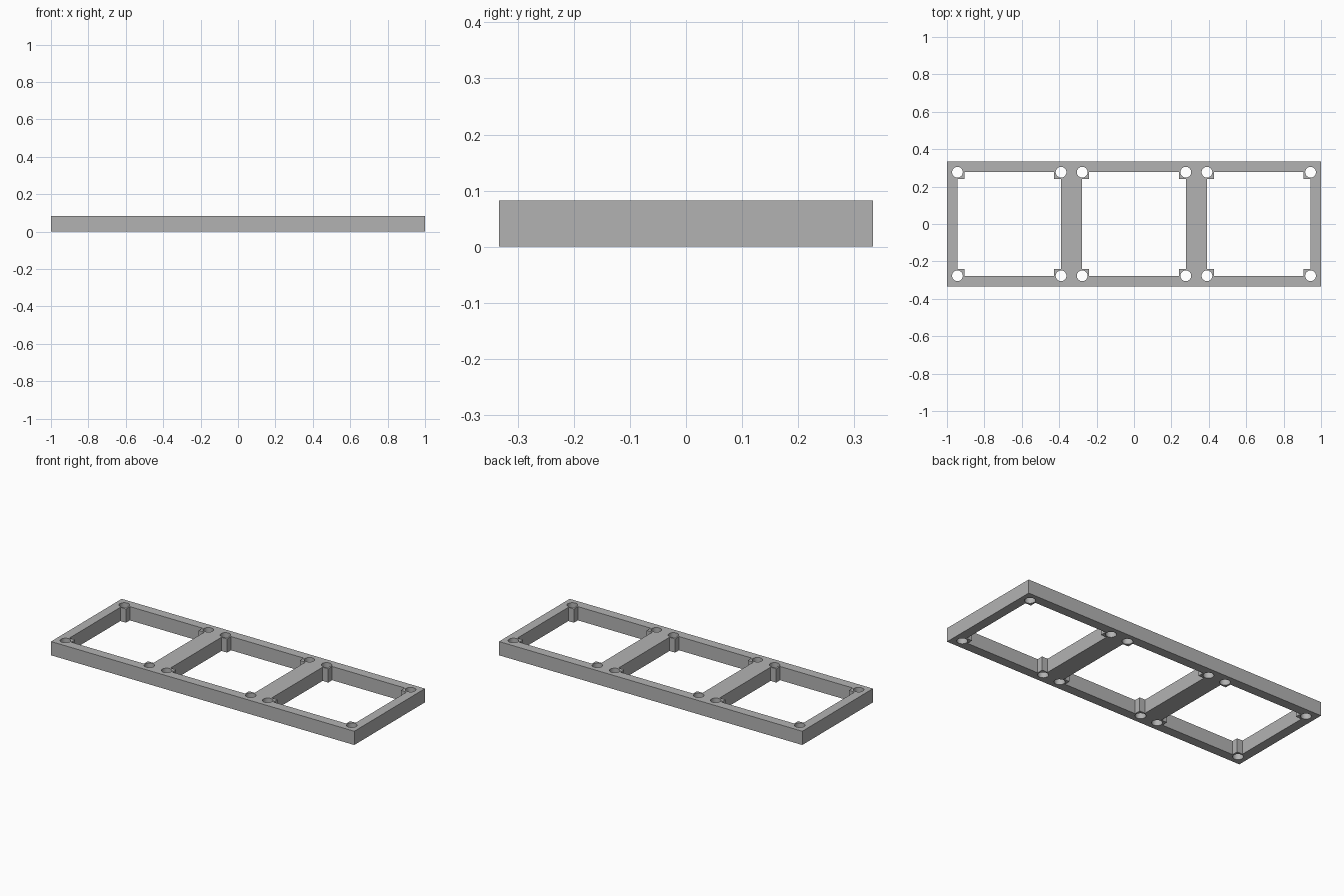
import bpy, bmesh
from math import cos, sin, tau, radians

if "Cube" in bpy.data.objects:
    bpy.data.objects.remove(bpy.data.objects["Cube"], do_unlink=True)

HALF_X, HALF_Y, HEIGHT = 1.0, 0.333, 0.082
BAY = 0.667          # spacing of the three openings
OPEN = 0.277         # half width of an opening
BOSS = 0.24          # inner edge of the corner bosses
HOLE_R, SIDES = 0.029, 16

grey = bpy.data.materials.new("plain_grey")
grey.use_nodes = True
colour = (0.45, 0.45, 0.45, 1)
grey.diffuse_color = colour
grey.node_tree.nodes["Principled BSDF"].inputs["Base Color"].default_value = colour

outline = bpy.data.curves.new("frame_outline", "CURVE")
outline.dimensions = "2D"
outline.fill_mode = "BOTH"
outline.extrude = HEIGHT / 2


def loop(points):
    """Add one closed straight-sided loop to the frame outline."""
    spline = outline.splines.new("POLY")
    spline.points.add(len(points) - 1)
    for p, (x, y) in zip(spline.points, points):
        p.co = (x, y, 0, 1)
    spline.use_cyclic_u = True


# Outer edge
loop([(-HALF_X, -HALF_Y), (HALF_X, -HALF_Y), (HALF_X, HALF_Y), (-HALF_X, HALF_Y)])

for cx in (-BAY, 0, BAY):
    # Opening with a square boss left in each corner
    corner = [(OPEN, -BOSS), (OPEN, BOSS), (BOSS, BOSS)]
    opening = []
    for _ in range(4):
        opening += [(cx + x, y) for x, y in corner]
        corner = [(-y, x) for x, y in corner]
    # Drop the start point each quarter turn shares with the last one
    loop(opening)
    # Screw holes through the bosses
    for sx in (-1, 1):
        for sy in (-1, 1):
            loop([(cx + sx * OPEN + HOLE_R * cos(tau * i / SIDES),
                   sy * OPEN + HOLE_R * sin(tau * i / SIDES)) for i in range(SIDES)])

# Turn the filled outline into a solid frame
source = bpy.data.objects.new("frame_source", outline)
bpy.context.collection.objects.link(source)
bpy.context.view_layer.update()
evaluated = source.evaluated_get(bpy.context.evaluated_depsgraph_get())
mesh = bpy.data.meshes.new_from_object(evaluated)
bpy.data.objects.remove(source, do_unlink=True)

bm = bmesh.new()
bm.from_mesh(mesh)
bmesh.ops.remove_doubles(bm, verts=bm.verts, dist=0.0005)
bmesh.ops.recalc_face_normals(bm, faces=bm.faces)
bmesh.ops.dissolve_limit(bm, angle_limit=radians(1), verts=bm.verts, edges=bm.edges)
bmesh.ops.triangulate(bm, faces=[f for f in bm.faces if len(f.verts) > 4])
bmesh.ops.translate(bm, verts=bm.verts, vec=(0, 0, HEIGHT / 2))
bm.to_mesh(mesh)
bm.free()

mesh.name = "mounting_frame"
mesh.materials.clear()
mesh.materials.append(grey)
frame = bpy.data.objects.new("mounting_frame", mesh)
bpy.context.collection.objects.link(frame)
bpy.context.view_layer.objects.active = frame
frame.select_set(True)
bpy.ops.object.shade_smooth_by_angle(angle=radians(30))
